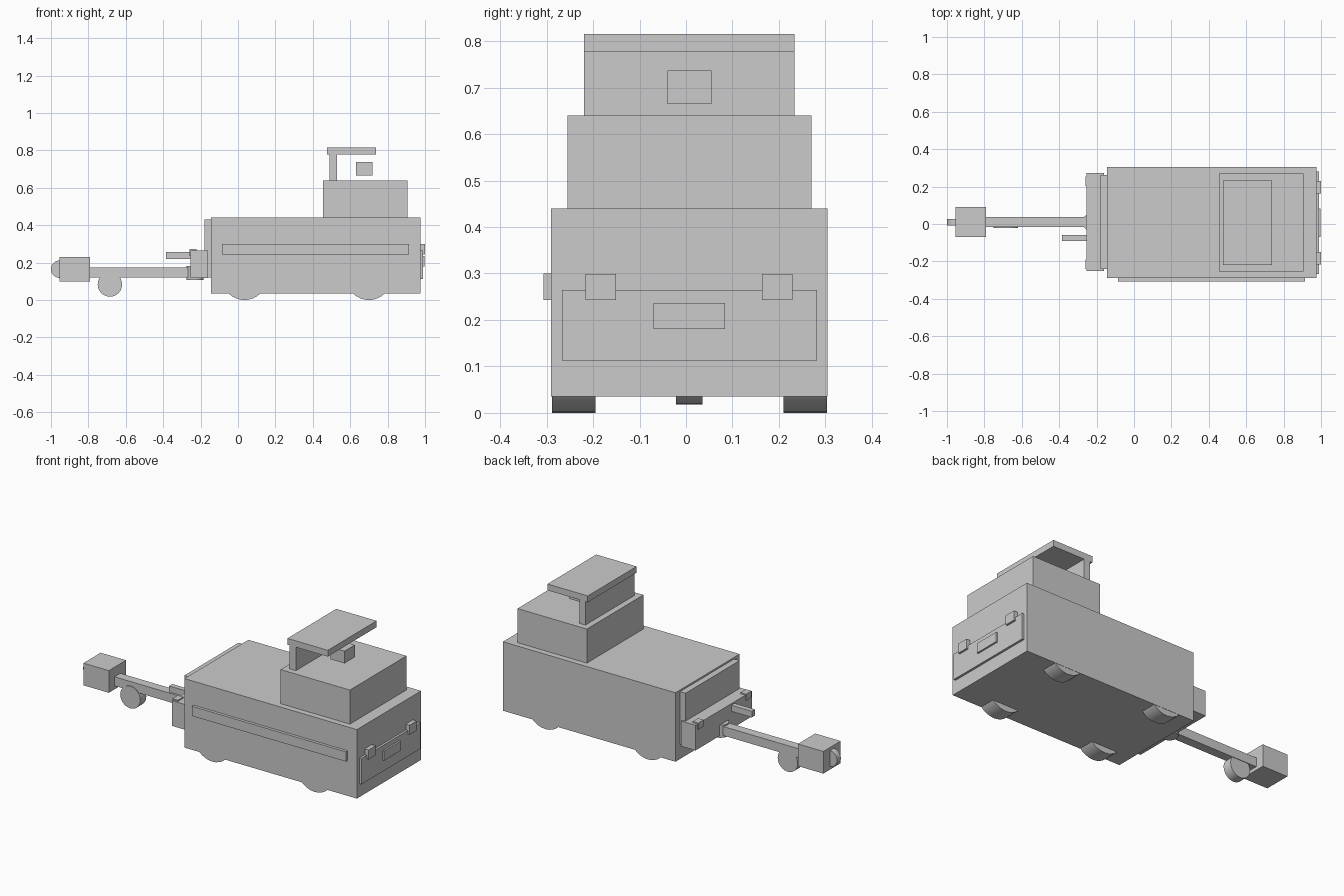
import bpy, math


def box(name, x, y, z):
    """Box from (min, max) ranges."""
    r = (x, y, z)
    bpy.ops.mesh.primitive_cube_add(size=1, location=[(a + b) / 2 for a, b in r])
    o = bpy.context.object
    o.name = name
    o.scale = [b - a for a, b in r]
    bpy.ops.object.transform_apply(location=False, rotation=False, scale=True)
    return o


def disc(name, centre, radius, depth, upright=False):
    """Cylinder across the vehicle, or standing upright."""
    rot = (0, 0, 0) if upright else (math.pi / 2, 0, 0)
    bpy.ops.mesh.primitive_cylinder_add(vertices=32, radius=radius, depth=depth,
                                        location=centre, rotation=rot)
    o = bpy.context.object
    o.name = name
    bpy.ops.object.shade_smooth_by_angle()
    return o


MID = 0.0075  # centre line of the vehicle in y

# Main body and cab
box("body", (-0.145, 0.975), (-0.29, 0.305), (0.035, 0.44))
box("cab", (0.455, 0.905), (-0.255, 0.27), (0.44, 0.64))
box("windscreen", (0.49, 0.53), (-0.22, 0.233), (0.64, 0.78))
box("roof", (0.475, 0.737), (-0.22, 0.233), (0.778, 0.815))
box("seat", (0.63, 0.72), (-0.04, 0.055), (0.665, 0.737))
box("side_strip", (-0.085, 0.915), (-0.307, -0.285), (0.243, 0.30))

# Wheels, mostly hidden in the body
for x in (0.035, 0.70):
    for s in (-1, 1):
        disc("wheel", (x, MID + s * 0.249, 0.12), 0.12, 0.094)

# Rear end
box("rear_panel", (0.97, 0.988), (-0.267, 0.282), (0.113, 0.265))
box("rear_plate", (0.98, 0.998), (-0.07, 0.084), (0.18, 0.236))
for s in (-1, 1):
    y = MID - 0.001 + s * 0.19
    box("rear_light", (0.972, 1.0), (y - 0.033, y + 0.033), (0.243, 0.299))

# Nose
box("grille", (-0.18, -0.14), (-0.24, 0.262), (0.12, 0.43))
box("bumper", (-0.253, -0.16), (-0.25, 0.273), (0.118, 0.266))
for s in (-1, 1):
    y = MID + s * 0.222
    box("front_light", (-0.258, -0.222), (y - 0.025, y + 0.025), (0.235, 0.273))
box("exhaust", (-0.385, -0.25), (-0.09, -0.06), (0.22, 0.256))

# Tow bar with coupling, wheel and hitch
disc("coupling", (-0.23, 0.01, 0.144), 0.046, 0.074, upright=True)
box("tow_bar", (-0.80, -0.24), (-0.016, 0.038), (0.12, 0.173))
disc("tow_wheel", (-0.685, 0.007, 0.083), 0.065, 0.056)
box("hitch_block", (-0.955, -0.79), (-0.07, 0.09), (0.10, 0.23))
disc("hitch_ring", (-0.953, 0.01, 0.165), 0.047, 0.036)
